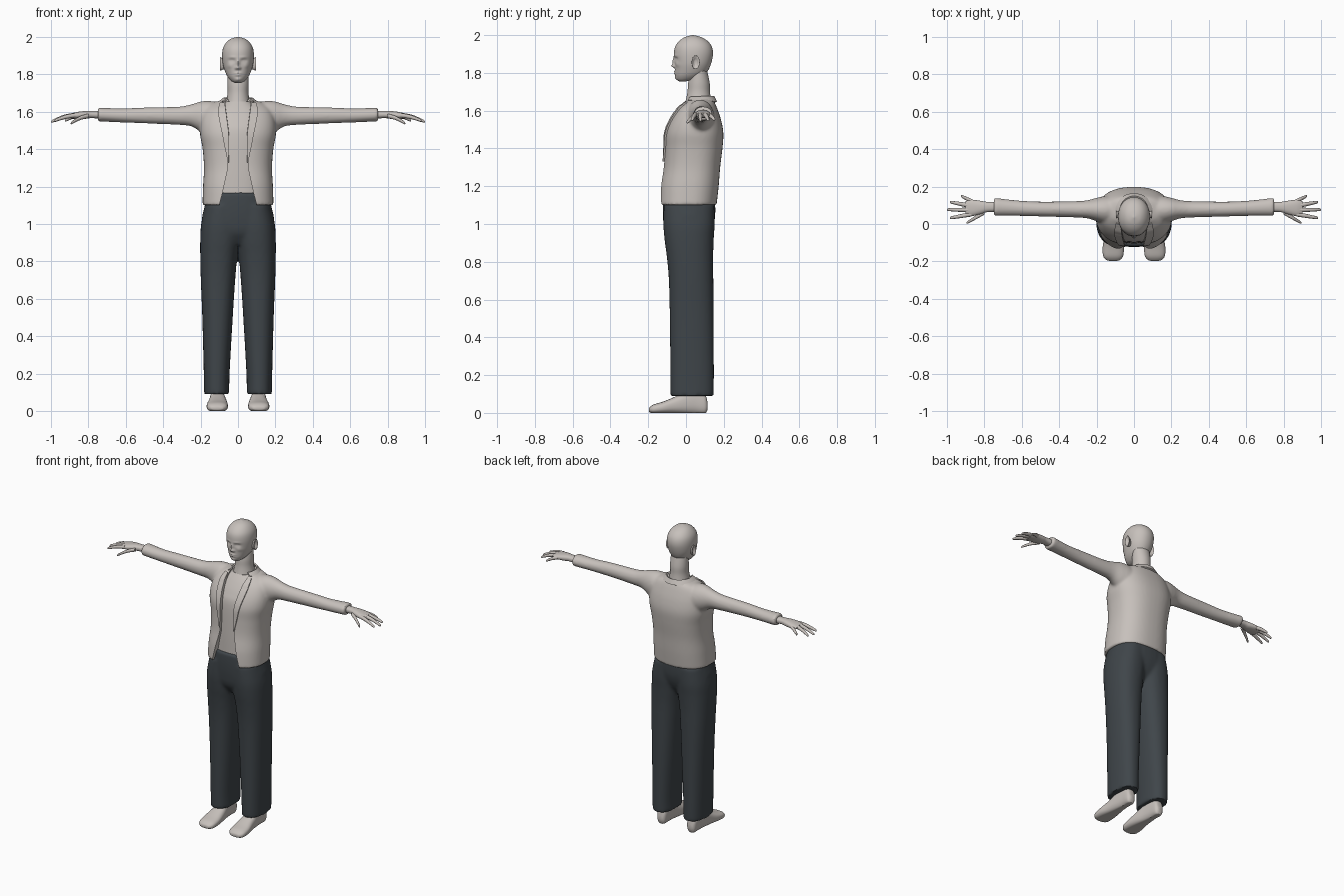
import bpy, bmesh, math
from mathutils import Vector

if "Cube" in bpy.data.objects:
    bpy.data.objects.remove(bpy.data.objects["Cube"])


def material(name, rgb):
    m = bpy.data.materials.new(name)
    m.use_nodes = True
    m.diffuse_color = (*rgb, 1)
    m.node_tree.nodes["Principled BSDF"].inputs["Base Color"].default_value = (*rgb, 1)
    return m


PALE = material("warm pale grey", (0.57, 0.53, 0.50))
SLATE = material("dark slate", (0.05, 0.06, 0.068))


def smooth_rows(rows, steps):
    """Catmull-Rom interpolation between section rows."""
    out = []
    for i in range(len(rows) - 1):
        quad = [rows[max(i - 1, 0)], rows[i], rows[i + 1], rows[min(i + 2, len(rows) - 1)]]
        for s in range(steps):
            t = s / steps
            out.append([0.5 * (2 * b + (c - a) * t + (2 * a - 5 * b + 4 * c - d) * t * t
                               + (3 * b - a - 3 * c + d) * t ** 3) for a, b, c, d in zip(*quad)])
    return out + [list(rows[-1])]


def loft(bm, rows, axis, power=2.0, sides=32, steps=5):
    """Closed skin over sections: position on axis, then low and high on the other two axes."""
    others = [k for k in range(3) if k != axis]
    rings = []
    for pos, a0, a1, b0, b1 in smooth_rows(rows, steps):
        ring = []
        for i in range(sides):
            c, s = math.cos(math.tau * i / sides), math.sin(math.tau * i / sides)
            co = Vector()
            co[axis] = pos
            co[others[0]] = (a0 + a1) / 2 + (a1 - a0) / 2 * math.copysign(abs(c) ** (2 / power), c)
            co[others[1]] = (b0 + b1) / 2 + (b1 - b0) / 2 * math.copysign(abs(s) ** (2 / power), s)
            ring.append(bm.verts.new(co))
        rings.append(ring)
    for low, high in zip(rings, rings[1:]):
        for i in range(sides):
            j = (i + 1) % sides
            bm.faces.new((low[i], low[j], high[j], high[i]))
    bm.faces.new(rings[0][::-1])
    bm.faces.new(rings[-1])


def sym(rows):
    return [(z, -x, x, front, back) for z, x, front, back in rows]


def finish(name, bm, mat, mirror=False, remesh=0, cutter=None, thickness=0, angle=40):
    bmesh.ops.recalc_face_normals(bm, faces=bm.faces)
    me = bpy.data.meshes.new(name)
    bm.to_mesh(me)
    bm.free()
    ob = bpy.data.objects.new(name, me)
    bpy.context.collection.objects.link(ob)
    if mirror:
        ob.modifiers.new("mirror", "MIRROR").use_mirror_merge = False
    if thickness:
        solid = ob.modifiers.new("thickness", "SOLIDIFY")
        solid.thickness, solid.offset = thickness, 0
    if remesh:
        fuse = ob.modifiers.new("fuse", "REMESH")
        fuse.mode, fuse.voxel_size = "VOXEL", remesh
        ob.modifiers.new("soften", "SMOOTH").iterations = 8
    if cutter:
        cut = ob.modifiers.new("opening", "BOOLEAN")
        cut.operation, cut.object = "DIFFERENCE", cutter
    # Bake the modifiers, then shade
    bpy.context.view_layer.update()
    baked = bpy.data.meshes.new_from_object(ob.evaluated_get(bpy.context.evaluated_depsgraph_get()))
    ob.modifiers.clear()
    ob.data = baked
    baked.name = name
    baked.materials.clear()
    baked.materials.append(mat)
    bpy.ops.object.select_all(action="DESELECT")
    ob.select_set(True)
    bpy.context.view_layer.objects.active = ob
    bpy.ops.object.shade_smooth_by_angle(angle=math.radians(angle))
    return ob


# Head, sculpted with soft bumps: x, z, x spread, z spread, outward amount
bm = bmesh.new()
loft(bm, sym([(1.755, .018, -.035, .0), (1.765, .036, -.048, .05), (1.785, .054, -.056, .09),
              (1.81, .067, -.058, .115), (1.85, .08, -.06, .133), (1.90, .085, -.064, .143),
              (1.94, .08, -.057, .136), (1.97, .063, -.035, .113), (1.99, .038, -.004, .078),
              (2.0, .004, .032, .04)]), 2, 2.1, 96, 8)
BUMPS = [(0, 1.86, .008, .018, .011), (0, 1.837, .010, .009, .018), (.011, 1.833, .006, .006, .008),
         (.032, 1.874, .015, .010, -.011), (.032, 1.872, .009, .005, .006), (.03, 1.89, .02, .006, .004),
         (0, 1.807, .018, .0045, .006), (0, 1.796, .016, .005, .006), (0, 1.772, .015, .01, .006),
         (.045, 1.845, .014, .012, .004)]
for v in bm.verts:
    if v.co.y < 0.02:
        x, z = abs(v.co.x), v.co.z
        v.co.y -= sum(amt * math.exp(-((x - bx) / sx) ** 2 - ((z - bz) / sz) ** 2)
                      for bx, bz, sx, sz, amt in BUMPS)
finish("head", bm, PALE, angle=60)

# Ears with a hollow middle
bm = bmesh.new()
loft(bm, [(.07, .035, .06, 1.83, 1.875), (.088, .032, .068, 1.822, 1.888), (.096, .030, .073, 1.82, 1.892),
          (.095, .035, .067, 1.828, 1.885), (.087, .043, .057, 1.842, 1.87)], 0, 2, 24, 4)
finish("ears", bm, PALE, mirror=True, angle=60)

# Neck
bm = bmesh.new()
loft(bm, sym([(1.58, .08, -.02, .14), (1.65, .064, -.002, .133), (1.70, .056, .008, .127),
              (1.75, .057, .012, .125), (1.82, .055, .025, .11)]), 2)
finish("neck", bm, PALE)

# Undershirt
bm = bmesh.new()
loft(bm, sym([(1.16, .15, -.105, .13), (1.3, .155, -.103, .15), (1.48, .16, -.094, .16),
              (1.55, .15, -.07, .15), (1.61, .12, -.034, .14), (1.655, .068, .0, .13)]), 2, 2.4)
finish("undershirt", bm, PALE)

# Cutter for the jacket's open front
edge = [(.105, 1.05), (.10, 1.10), (.082, 1.17), (.053, 1.3), (.05, 1.48), (.066, 1.6), (.07, 1.75)]
bm = bmesh.new()
outline = [(x, z) for x, z in edge] + [(-x, z) for x, z in reversed(edge)]
face = bm.faces.new([bm.verts.new((x, -.3, z)) for x, z in outline])
moved = bmesh.ops.extrude_face_region(bm, geom=[face])["geom"]
bmesh.ops.translate(bm, vec=(0, .33, 0), verts=[g for g in moved if isinstance(g, bmesh.types.BMVert)])
opening = finish("opening_cutter", bm, PALE)
opening.hide_render = True
opening.hide_set(True)

# Jacket: torso and sleeves fused, then opened
TORSO = sym([(1.10, .19, -.146, .162), (1.2, .187, -.139, .173), (1.3, .182, -.121, .181),
             (1.4, .189, -.114, .193), (1.48, .203, -.110, .198), (1.55, .2, -.085, .186),
             (1.61, .18, -.045, .166), (1.645, .14, -.006, .151), (1.665, .07, .005, .14)])
SLEEVE = [(.08, .0, .15, 1.46, 1.645), (.15, .0, .15, 1.47, 1.658), (.2, .015, .14, 1.493, 1.655),
          (.25, .03, .127, 1.522, 1.64), (.32, .035, .122, 1.53, 1.627), (.5, .04, .12, 1.538, 1.623),
          (.62, .043, .126, 1.543, 1.618), (.75, .043, .141, 1.548, 1.623)]
bm = bmesh.new()
loft(bm, TORSO, 2, 2.4, 48)
loft(bm, SLEEVE, 0)
loft(bm, [(-x, a, b, c, d) for x, a, b, c, d in SLEEVE], 0)
finish("jacket", bm, PALE, remesh=.008, cutter=opening)


def strip(bm, pairs):
    """Ribbon of quads between two edges."""
    verts = [[bm.verts.new(p) for p in pair] for pair in pairs]
    for a, b in zip(verts, verts[1:]):
        bm.faces.new((a[0], a[1], b[1], b[0]))


TORSO_FINE = smooth_rows(TORSO, 12)


def chest(x, z):
    """Point just in front of the jacket."""
    _, _, rx, front, back = min(TORSO_FINE, key=lambda r: abs(r[0] - z))
    y = (front + back) / 2 - (back - front) / 2 * max(0, 1 - (x / rx) ** 2.4) ** (1 / 2.4)
    return Vector((x, y - .004, z))


# Lapels
bm = bmesh.new()
lapel = smooth_rows([(1.33, .050, .054), (1.40, .048, .068), (1.48, .049, .084),
                     (1.57, .06, .102), (1.615, .066, .104), (1.645, .07, .096)], 5)
strip(bm, [(chest(inner, z), chest(outer, z)) for z, inner, outer in lapel])
finish("lapels", bm, PALE, mirror=True, thickness=.01)

# Collar folded around the back of the neck
bm = bmesh.new()
pairs = []
for i in range(33):
    a = math.radians(-40 + 260 * i / 32)
    c, s = math.cos(a), math.sin(a)
    pairs.append(((.074 * c, .07 + .075 * s, 1.672 + .004 * s), (.102 * c, .07 + .09 * s, 1.65 - .004 * s)))
strip(bm, pairs)
finish("collar", bm, PALE, thickness=.01)

# Hands: palm, four fingers and thumb
bm = bmesh.new()
loft(bm, [(.70, .065, .12, 1.56, 1.605), (.78, .064, .118, 1.566, 1.605), (.82, .053, .124, 1.562, 1.604),
          (.87, .042, .130, 1.562, 1.597), (.90, .05, .122, 1.566, 1.588)], 0, 2.3)
FINGERS = [(.87, .052, 1.581, .985, .032, 1.55), (.88, .075, 1.582, 1.0, .077, 1.546),
           (.88, .098, 1.581, .985, .118, 1.549), (.86, .118, 1.578, .925, .15, 1.552),
           (.80, .062, 1.578, .895, .006, 1.537)]
for x0, y0, z0, x1, y1, z1 in FINGERS:
    rows = []
    for t, r in ((0, .012), (.4, .011), (.75, .009), (.95, .007), (1, .002)):
        x, y = x0 + (x1 - x0) * t, y0 + (y1 - y0) * t
        z = z0 + (z1 - z0) * t ** 1.6
        rows.append((x, y - r, y + r, z - r, z + r))
    loft(bm, rows, 0, 2, 12, 3)
finish("hands", bm, PALE, mirror=True)

# Trousers: hips and legs fused
bm = bmesh.new()
loft(bm, sym([(.89, .13, -.07, .09), (.95, .18, -.11, .13), (1.02, .194, -.121, .152),
              (1.1, .178, -.123, .155), (1.168, .165, -.119, .147)]), 2, 2.4)
LEG = [(.09, .046, .181, -.082, .147), (.2, .045, .183, -.083, .148), (.5, .028, .191, -.086, .147),
       (.7, .015, .199, -.091, .145), (.82, .004, .202, -.101, .144), (.92, -.012, .202, -.114, .147),
       (1.0, -.02, .197, -.12, .152), (1.1, -.02, .176, -.118, .15)]
loft(bm, LEG, 2, 2.3)
loft(bm, [(z, -b, -a, c, d) for z, a, b, c, d in LEG], 2, 2.3)
finish("trousers", bm, SLATE, remesh=.009)

# Feet with flat soles
bm = bmesh.new()
loft(bm, [(.115, .095, .125, .02, .05), (.10, .08, .14, -.004, .10), (.05, .075, .145, -.004, .13),
          (0, .07, .15, -.004, .115), (-.06, .06, .157, -.004, .085), (-.12, .054, .167, -.004, .06),
          (-.17, .058, .165, -.004, .045), (-.192, .075, .148, .003, .03), (-.197, .09, .13, .01, .02)], 1, 2.5)
for v in bm.verts:
    v.co.z = max(v.co.z, 0)
finish("feet", bm, PALE, mirror=True)
